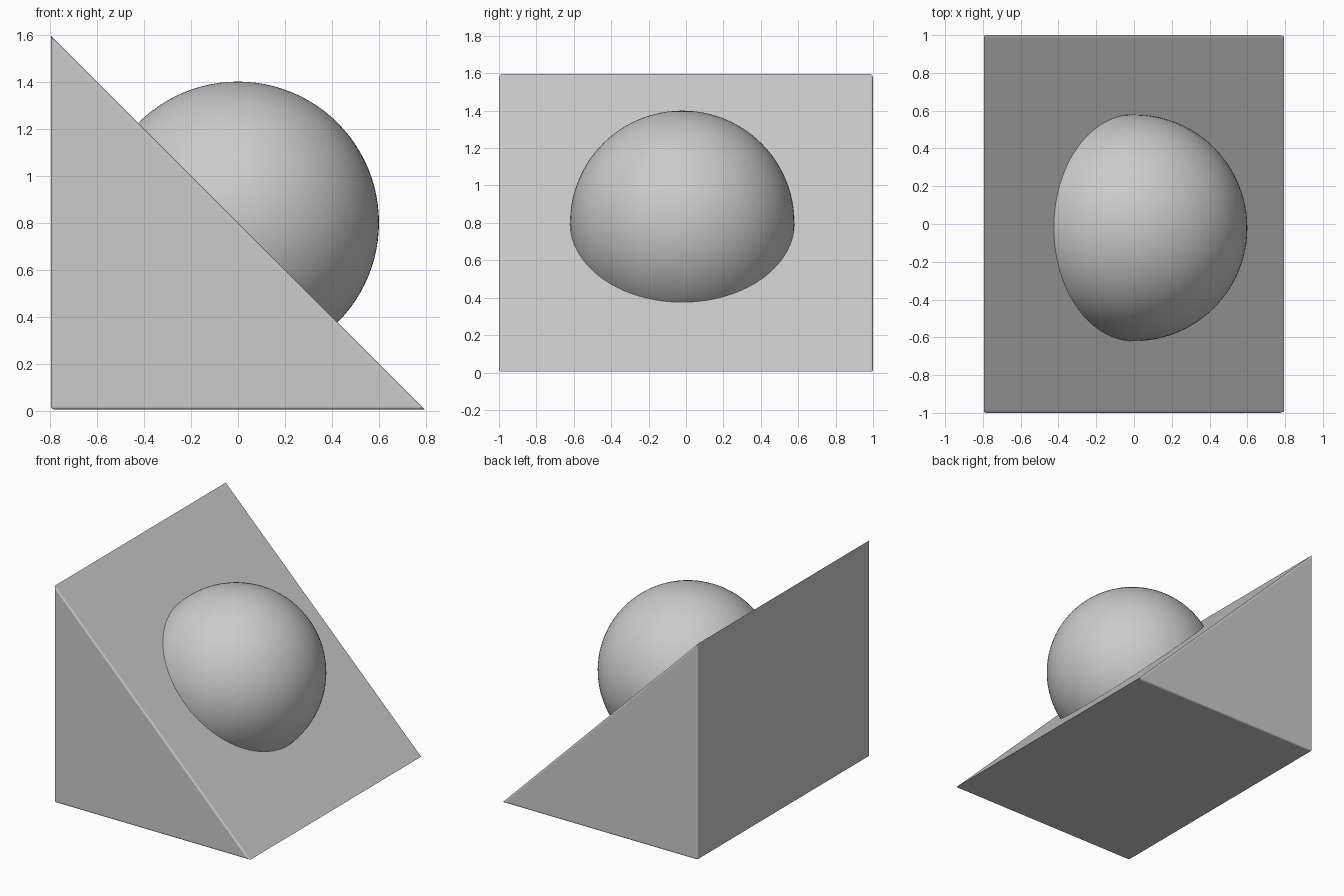
import bpy, bmesh

if "Cube" in bpy.data.objects:
    bpy.data.objects.remove(bpy.data.objects["Cube"])


def add_wedge(name, half_x, half_y, low, high, soft):
    """Right-triangle prism with softened edges; the two acute edges stay sharp."""
    bm = bmesh.new()
    profile = [(-half_x, low), (half_x, low), (-half_x, high)]
    face = bm.faces.new([bm.verts.new((x, -half_y, z)) for x, z in profile])
    ext = bmesh.ops.extrude_face_region(bm, geom=[face], use_keep_orig=True)
    new_verts = [g for g in ext["geom"] if isinstance(g, bmesh.types.BMVert)]
    bmesh.ops.translate(bm, verts=new_verts, vec=(0, 2 * half_y, 0))
    bmesh.ops.recalc_face_normals(bm, faces=bm.faces[:])

    def acute(edge):
        a, b = (v.co for v in edge.verts)
        return abs(a.y - b.y) > half_y and (a.x > 0 or a.z > high / 2)

    edges = [e for e in bm.edges if not acute(e)]
    bmesh.ops.bevel(bm, geom=edges, offset=soft, segments=3, profile=0.5,
                    affect='EDGES', clamp_overlap=True)
    mesh = bpy.data.meshes.new(name)
    bm.to_mesh(mesh)
    bm.free()
    obj = bpy.data.objects.new(name, mesh)
    bpy.context.collection.objects.link(obj)
    return obj


# Sloped block
add_wedge("wedge", 0.795, 1.0, 0.005, 1.595, 0.012)

# Ball half sunk into the middle of the slope
bpy.ops.mesh.primitive_uv_sphere_add(segments=96, ring_count=48, radius=0.6,
                                     location=(0, -0.02, 0.8))
ball = bpy.context.object
ball.name = "ball"
bpy.ops.object.shade_smooth()
